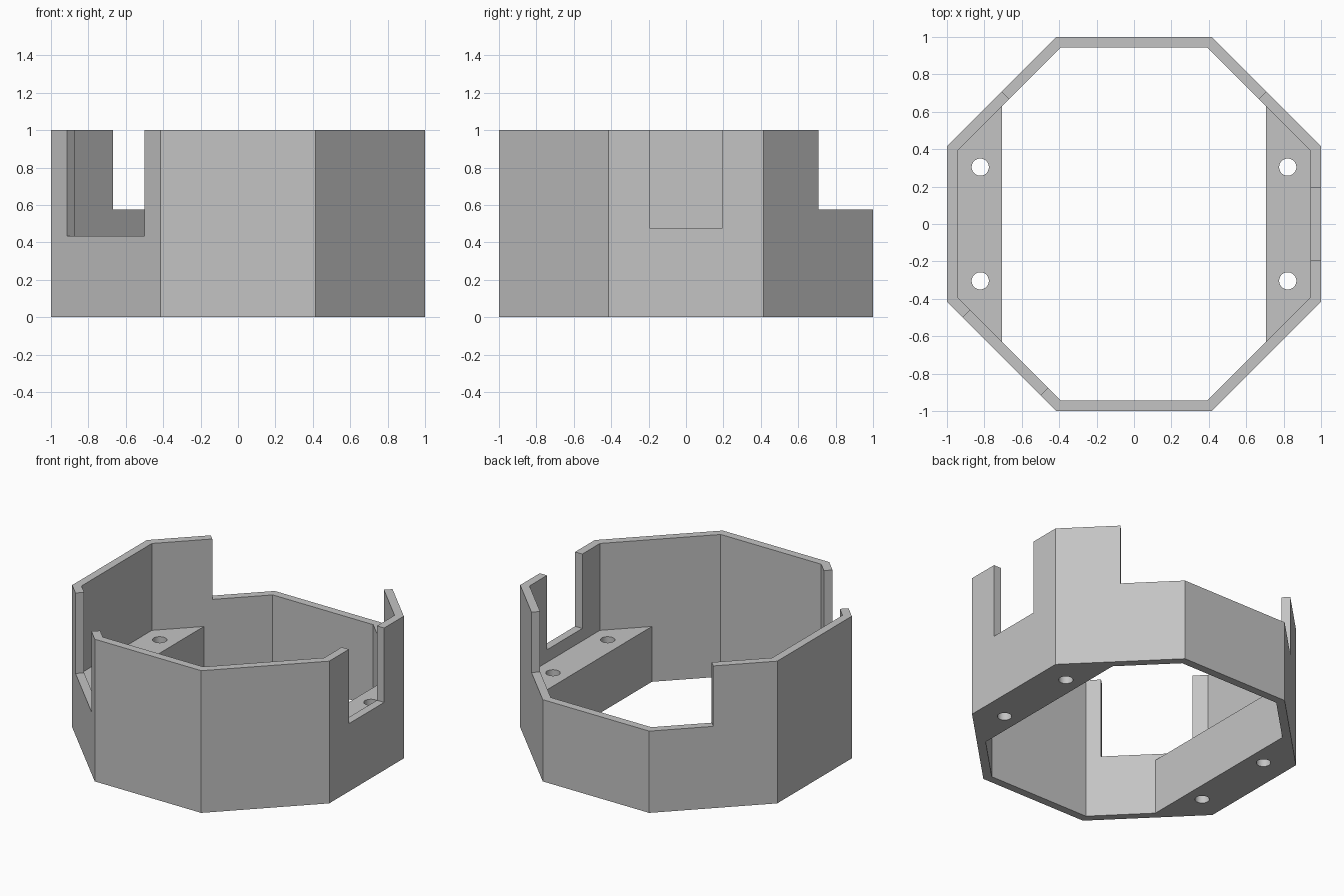
import bpy, bmesh
from math import pi, cos, sin, tan
from mathutils import Matrix

old = bpy.data.objects.get("Cube")
if old:
    bpy.data.objects.remove(old, do_unlink=True)

HEIGHT, TOP = 1.0, 1.2
OUTER, INNER = 1.0, 0.944          # wall apothems
LEDGE_X, LEDGE_Z = 0.706, 0.389    # inner edge and top of the mounting ledges

grey = bpy.data.materials.new("plain grey")
grey.use_nodes = True
colour = (0.55, 0.55, 0.55, 1)
grey.diffuse_color = colour
grey.node_tree.nodes["Principled BSDF"].inputs["Base Color"].default_value = colour


def prism(name, outline, z0, z1, turn=0):
    """Extrude a flat outline from z0 to z1, then turn it about the z axis."""
    bm = bmesh.new()
    base = bm.faces.new([bm.verts.new((x, y, z0)) for x, y in outline])
    top = bmesh.ops.extrude_face_region(bm, geom=[base])["geom"]
    bmesh.ops.translate(bm, vec=(0, 0, z1 - z0),
                        verts=[v for v in top if isinstance(v, bmesh.types.BMVert)])
    bmesh.ops.rotate(bm, verts=bm.verts, matrix=Matrix.Rotation(turn, 3, "Z"))
    bmesh.ops.recalc_face_normals(bm, faces=bm.faces)
    mesh = bpy.data.meshes.new(name)
    bm.to_mesh(mesh)
    bm.free()
    mesh.materials.append(grey)
    obj = bpy.data.objects.new(name, mesh)
    bpy.context.collection.objects.link(obj)
    return obj


def ngon(sides, radius, cx=0, cy=0):
    step = 2 * pi / sides
    return [(cx + radius * cos((i + 0.5) * step), cy + radius * sin((i + 0.5) * step))
            for i in range(sides)]


def octagon(apothem):
    return ngon(8, apothem / cos(pi / 8))


def slot(half_width):
    return [(0.5, -half_width), (1.5, -half_width), (1.5, half_width), (0.5, half_width)]


# Octagonal body
body = prism("octagonal_housing", octagon(OUTER), 0, HEIGHT)

# Well above the ledges, and opening between them
side, edge_y = INNER * tan(pi / 8), INNER * 2 ** 0.5 - LEDGE_X
quarter = [(LEDGE_X, edge_y), (side, INNER)]
upper = quarter + [(-x, y) for x, y in reversed(quarter)]
opening = upper + [(-x, -y) for x, y in upper]
cutters = [
    prism("well_cutter", octagon(INNER), LEDGE_Z, TOP),
    prism("opening_cutter", opening, -0.2, TOP),
    # Lowered back wall, side notch and wide corner notch
    prism("back_cutter", [(0, 0), (1.5, 1.5), (-1.5, 1.5)], 0.575, TOP),
    prism("left_notch_cutter", slot(0.196), 0.477, TOP),
    prism("corner_notch_cutter", slot(0.293), 0.434, TOP, pi * 1.25),
]
# Screw holes through the ledges
for x in (-0.822, 0.822):
    for y in (-0.304, 0.304):
        cutters.append(prism("screw_hole_cutter", ngon(32, 0.046, x, y), -0.2, 0.42))

for cutter in cutters:
    cutter.hide_render = True
    cutter.hide_viewport = True
    mod = body.modifiers.new(cutter.name, "BOOLEAN")
    mod.operation = "DIFFERENCE"
    mod.solver = "EXACT"
    mod.object = cutter

# Apply the cuts, then drop the cutters
bpy.context.view_layer.update()
graph = bpy.context.evaluated_depsgraph_get()
result = bpy.data.meshes.new_from_object(body.evaluated_get(graph))
body.modifiers.clear()
body.data = result
for cutter in cutters:
    bpy.data.objects.remove(cutter, do_unlink=True)

# Flat walls, smooth hole sides
bpy.context.view_layer.objects.active = body
body.select_set(True)
bpy.ops.object.shade_smooth_by_angle(angle=pi / 9)
